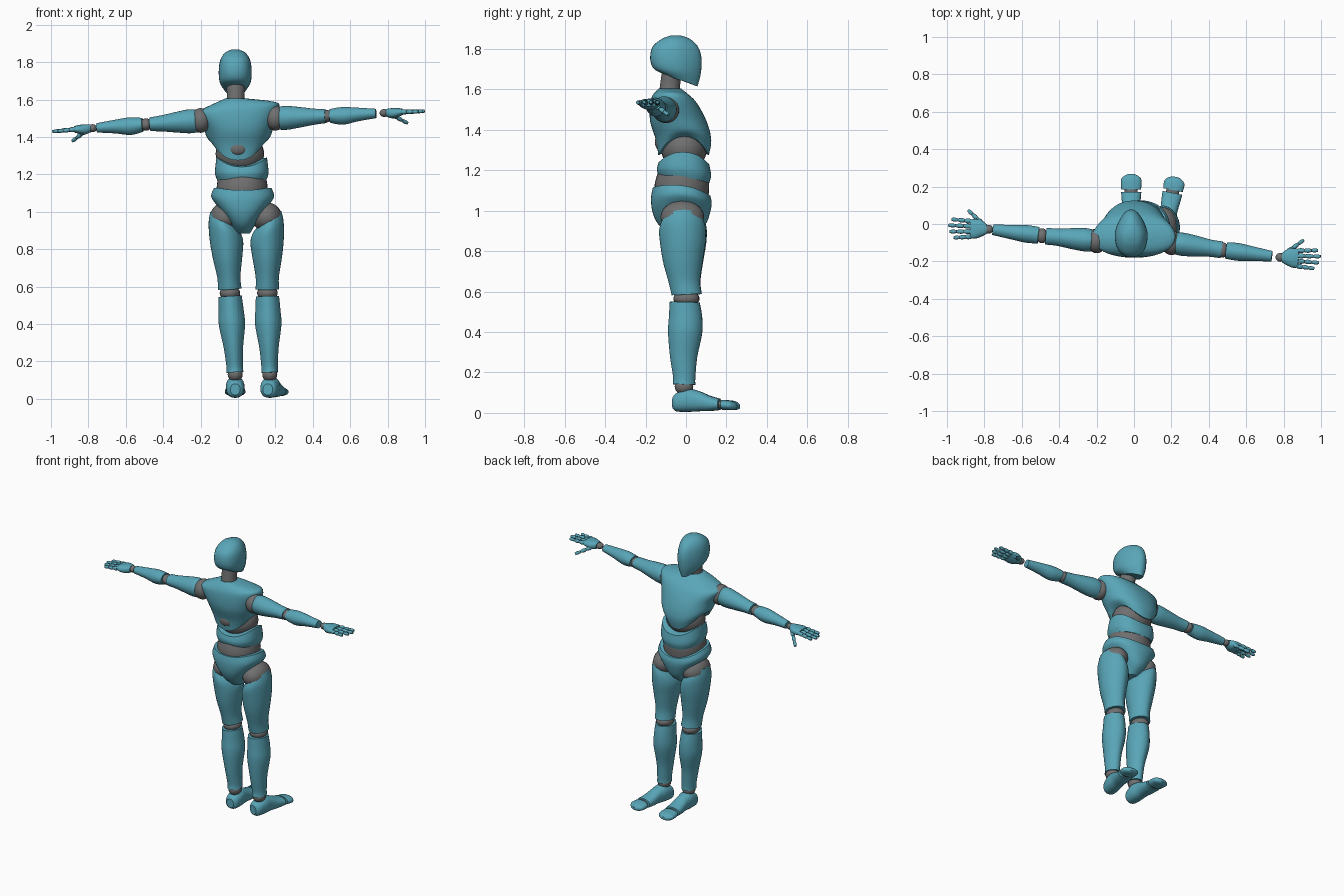
import bpy, bmesh, math
from mathutils import Matrix, Vector

cube = bpy.data.objects.get("Cube")
if cube:
    bpy.data.objects.remove(cube, do_unlink=True)


def make_material(name, rgb):
    mat = bpy.data.materials.new(name)
    mat.use_nodes = True
    mat.diffuse_color = (*rgb, 1)
    bsdf = next(n for n in mat.node_tree.nodes if n.type == "BSDF_PRINCIPLED")
    bsdf.inputs["Base Color"].default_value = (*rgb, 1)
    bsdf.inputs["Roughness"].default_value = 0.6
    return mat


SHELL = make_material("teal shell", (0.1, 0.38, 0.48))
JOINT = make_material("grey joint", (0.16, 0.16, 0.16))


def finish(name, bm, mat, matrix):
    """Turn a bmesh into a smooth shaded object with sharp rims."""
    bmesh.ops.transform(bm, matrix=matrix, verts=bm.verts)
    bmesh.ops.recalc_face_normals(bm, faces=bm.faces)
    mesh = bpy.data.meshes.new(name)
    bm.to_mesh(mesh)
    bm.free()
    mesh.materials.append(mat)
    mesh.shade_smooth()
    mesh.set_sharp_from_angle(angle=math.radians(35))
    obj = bpy.data.objects.new(name, mesh)
    bpy.context.collection.objects.link(obj)
    return obj


def ball(name, mat, centre, radii):
    bm = bmesh.new()
    bmesh.ops.create_uvsphere(bm, u_segments=24, v_segments=14, radius=1)
    scale = Matrix.Diagonal((*radii, 1))
    return finish(name, bm, mat, Matrix.Translation(centre) @ scale)


def spline(a, b, c, d, t):
    return 0.5 * (2 * b + (c - a) * t + (2 * a - 5 * b + 4 * c - d) * t * t
                  + (3 * b - a - 3 * c + d) * t ** 3)


def loft(name, mat, rings, matrix=Matrix(), sides=32, power=2.0, taper=0.0, steps=5):
    """Skin rings of (z, centre x, centre y, radius x, radius y,
    side arch, slope x, slope y); missing values are zero."""
    rings = [list(r) + [0] * (8 - len(r)) for r in rings]
    padded = [rings[0]] + rings + [rings[-1]]
    dense = []
    for i in range(len(rings) - 1):
        quad = padded[i:i + 4]
        dense += [[spline(*v, s / steps) for v in zip(*quad)] for s in range(steps)]
    dense.append(rings[-1])
    bm = bmesh.new()
    loops = []
    for z, cx, cy, rx, ry, arch, sx, sy in dense:
        loop = []
        for k in range(sides):
            a = math.tau * k / sides
            c, s = math.cos(a), math.sin(a)
            x = math.copysign(abs(c) ** (2 / power), c) * (1 - taper * max(0, s))
            y = math.copysign(abs(s) ** (2 / power), s)
            loop.append(bm.verts.new((cx + rx * x, cy + ry * y,
                                      z + arch * c * c + sx * c + sy * s)))
        loops.append(loop)
    for low, high in zip(loops, loops[1:]):
        for k in range(sides):
            j = (k + 1) % sides
            bm.faces.new((low[k], low[j], high[j], high[k]))
    for loop in (loops[0], loops[-1]):
        mid = bm.verts.new(sum((v.co for v in loop), Vector()) / sides)
        for k in range(sides):
            bm.faces.new((loop[k], loop[(k + 1) % sides], mid))
    return finish(name, bm, mat, matrix)


def frame(start, end, across):
    """Matrix at start with z towards end and x close to across."""
    start, z = Vector(start), (Vector(end) - Vector(start)).normalized()
    x = Vector(across)
    x = (x - z * x.dot(z)).normalized()
    up = z.cross(x)
    if up.z + up.y < 0:
        up = -up
    return Matrix.Translation(start) @ Matrix((x, up, z)).transposed().to_4x4()


# Head and neck
loft("head", SHELL, [
    (1.645, -.015, -.025, .055, .082, 0, 0, -.03),
    (1.69, -.015, -.043, .082, .116, 0, 0, -.012),
    (1.75, -.015, -.05, .088, .127),
    (1.81, -.015, -.053, .08, .113),
    (1.85, -.015, -.05, .055, .07),
    (1.867, -.015, -.05, .02, .025)], power=2.4, taper=.4)
loft("neck", JOINT, [(1.56, -.012, -.08, .06, .055), (1.61, -.012, -.08, .048, .05),
                     (1.68, -.012, -.07, .05, .05)])

# Torso
loft("chest", SHELL, [
    (1.275, 0, -.012, .145, .125, .1),
    (1.35, .002, -.012, .17, .137, .05),
    (1.44, .002, -.037, .19, .14, .02),
    (1.525, 0, -.06, .222, .118, .02, .02),
    (1.57, -.003, -.075, .185, .09, .0, .02),
    (1.605, -.01, -.08, .06, .055)], sides=48, power=2.3, taper=.15)
ball("rib_core", JOINT, (.01, -.01, 1.31), (.13, .115, .11))
ball("back_plug", JOINT, (0, -.132, 1.34), (.046, .022, .038))
loft("waist_band", SHELL, [
    (1.155, .02, -.01, .13, .125, .01, 0, -.018),
    (1.19, .02, -.01, .143, .134, .02, 0, -.015),
    (1.235, .02, -.01, .135, .125, .055, 0, -.005)], sides=48, power=2.3)
loft("abdomen", JOINT, [(1.06, .022, -.02, .13, .13), (1.13, .022, -.02, .136, .135),
                        (1.2, .022, -.015, .125, .12)])
loft("pelvis", SHELL, [
    (.885, .025, -.02, .04, .06),
    (.93, .025, -.02, .085, .115, .03),
    (.99, .025, -.023, .135, .142, .04),
    (1.05, .025, -.023, .168, .15, .03, 0, -.01),
    (1.095, .025, -.022, .155, .142, .03, 0, -.02)], sides=48, power=2.2)


def hand(side, wrist, tip):
    """Palm, four jointed fingers and a thumb."""
    base = frame(wrist, tip, (0, 1, 0))
    loft(side + "_palm", SHELL, [
        (.01, 0, 0, .026, .021), (.04, .003, -.004, .045, .027),
        (.07, 0, -.002, .052, .024), (.098, 0, 0, .05, .017)], base, 20, 2.4)
    digits = [("little", -.042, .185), ("ring", -.015, .208),
              ("middle", .013, .216), ("index", .04, .2)]
    paths = [(n, Vector((x, 0, .09)), Vector((x * 1.2, -.004, z))) for n, x, z in digits]
    paths.append(("thumb", Vector((.03, -.01, .035)), Vector((.098, -.062, .115))))
    for digit, start, end in paths:
        length = (end - start).length
        local = base @ frame(start, end, (1, 0, 0))
        loft(f"{side}_{digit}_core", JOINT, [(0, 0, 0, .008, .008),
             (length * .9, 0, 0, .007, .007)], local, 10, steps=1)
        for part in range(3):
            a, b = length * (part / 3 + .03), length * (part + 1) / 3
            r = .0135 - .0015 * part
            loft(f"{side}_{digit}_segment_{part + 1}", SHELL, [
                (a, 0, 0, r * .8, r * .8), ((a + b) / 2, 0, 0, r, r),
                (b, 0, 0, r * .7, r * .7)], local, 12, steps=3)


# Arms
ARMS = {"right": ((-.2, -.09, 1.488), (-.492, -.063, 1.466), (-.778, -.028, 1.447), (-1, -.022, 1.432)),
        "left": ((.2, -.1, 1.5), (.475, -.139, 1.511), (.782, -.178, 1.528), (1, -.19, 1.542))}
for side, (shoulder, elbow, wrist, tip) in ARMS.items():
    ball(side + "_shoulder", JOINT, shoulder, (.055, .066, .066))
    loft(side + "_upper_arm", SHELL, [
        (.012, 0, 0, .056, .06, 0, 0, .012), (.06, 0, 0, .062, .064),
        (.13, 0, 0, .056, .055), (.21, 0, 0, .046, .043),
        (.272, 0, 0, .045, .037)], frame(shoulder, elbow, (0, 1, 0)), 24, 1.85)
    ball(side + "_elbow", JOINT, elbow, (.032, .04, .033))
    loft(side + "_forearm", SHELL, [
        (.018, 0, 0, .044, .037), (.085, 0, -.003, .047, .047),
        (.17, 0, 0, .038, .036), (.265, 0, 0, .028, .025)],
        frame(elbow, wrist, (0, 1, 0)), 24, 1.85)
    ball(side + "_wrist", JOINT, wrist, (.025, .024, .021))
    hand(side, wrist, tip)

# Legs: hip, knee, ankle, toe direction
LEGS = {"right": (-1, (-.07, -.012, .97), (-.043, .003, .565), (-.015, -.01, .13), (0, 1, 0), .265),
        "left": (1, (.155, -.018, .97), (.157, .002, .565), (.17, -.01, .13), (.2, 1, 0), .255)}
for side, (sign, hip, knee, ankle, ahead, reach) in LEGS.items():
    out = (sign, 0, 0)
    ball(side + "_hip", JOINT, hip, (.08, .108, .08))
    loft(side + "_thigh", SHELL, [
        (.015, .006, .0, .07, .1, 0, -.05), (.06, .004, -.003, .085, .115, 0, -.035),
        (.13, 0, -.004, .089, .112, 0, -.01), (.22, 0, -.008, .078, .098),
        (.32, 0, -.006, .062, .078), (.385, 0, .002, .063, .074)],
        frame(hip, knee, out), 32, 1.85)
    ball(side + "_knee", JOINT, knee, (.055, .064, .04))
    loft(side + "_shin", SHELL, [
        (.018, 0, -.008, .062, .074), (.09, .0, -.002, .067, .082),
        (.17, 0, -.002, .07, .084), (.29, 0, -.006, .052, .067),
        (.39, 0, 0, .044, .055), (.425, 0, 0, .045, .056)],
        frame(knee, ankle, out), 32, 1.85)
    ball(side + "_ankle", JOINT, ankle, (.04, .046, .04))
    sole = Vector((ankle[0], ankle[1], 0))
    base = frame(sole, sole + Vector(ahead), out)
    loft(side + "_foot", SHELL, [
        (-.055, 0, .05, .026, .03), (-.035, 0, .053, .044, .046),
        (.02, 0, .062, .05, .057), (.075, 0, .058, .046, .05),
        (.13, 0, .047, .05, .038), (.18, 0, .042, .054, .028)], base, 24, 2.3)
    loft(side + "_toe_joint", JOINT, [(.17, 0, .04, .035, .02), (.21, 0, .04, .035, .02)],
         base, 16)
    loft(side + "_toes", SHELL, [
        (.195, 0, .04, .053, .025), (reach - .02, 0, .037, .055, .023),
        (reach, 0, .034, .04, .018), (reach + .012, 0, .032, .018, .009)], base, 24, 2.3)
